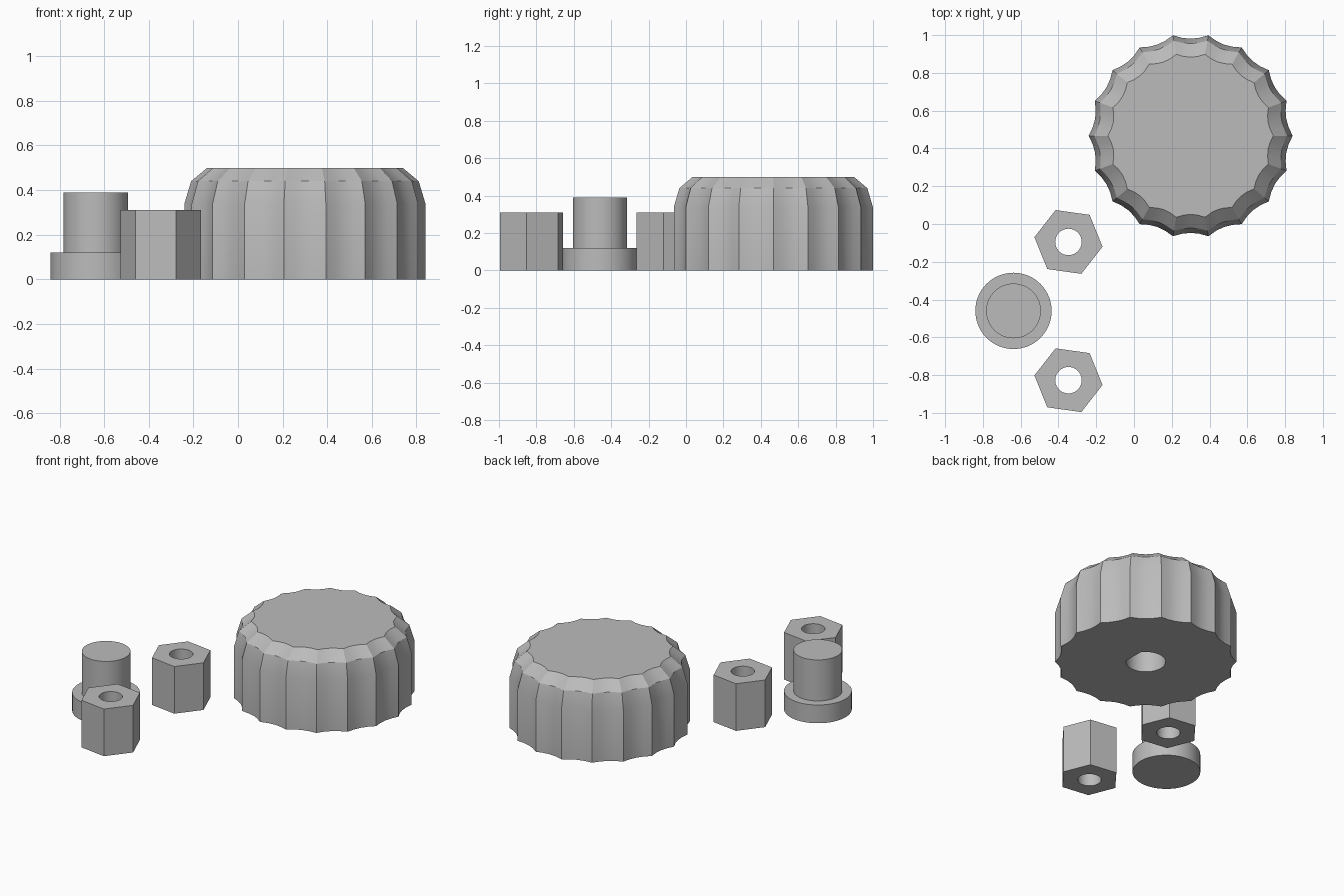
import bpy, bmesh
from math import sin, cos, acos, radians, pi

if "Cube" in bpy.data.objects:
    bpy.data.objects.remove(bpy.data.objects["Cube"], do_unlink=True)

grey = bpy.data.materials.new("plain grey")
grey.use_nodes = True
colour = (0.5, 0.5, 0.5, 1)
grey.diffuse_color = colour
grey.node_tree.nodes["Principled BSDF"].inputs["Base Color"].default_value = colour


def circle(radius, sides, turn=0.0):
    return [(radius * cos(turn + 2 * pi * i / sides),
             radius * sin(turn + 2 * pi * i / sides)) for i in range(sides)]


def scallops(radius, depth, lobes=18, steps=4):
    """Outline with sharp ridges and shallow hollows between them."""
    points = []
    for i in range(lobes * steps):
        t = (i % steps) / steps
        r = radius - depth * 4 * t * (1 - t)
        a = 2 * pi * i / (lobes * steps)
        points.append((r * cos(a), r * sin(a)))
    return points


def d_outline(radius, flat, sides=40):
    """Circle cut off by a flat on its +x side."""
    start = acos(flat / radius)
    sweep = 2 * pi - 2 * start
    return [(radius * cos(start + sweep * i / sides),
             radius * sin(start + sweep * i / sides)) for i in range(sides + 1)]


def ring(bm, outline, z):
    verts = [bm.verts.new((x, y, z)) for x, y in outline]
    edges = [bm.edges.new((v, verts[i - 1])) for i, v in enumerate(verts)]
    return verts, edges


def skin(bm, outlines):
    """Walls through a stack of (outline, height); gives the first and last ring."""
    rings = [ring(bm, o, z) for o, z in outlines]
    for (a, _), (b, _) in zip(rings, rings[1:]):
        for i in range(len(a)):
            bm.faces.new((a[i - 1], a[i], b[i], b[i - 1]))
    return rings[0], rings[-1]


def fill_between(bm, outer, inner):
    bmesh.ops.triangle_fill(bm, use_beauty=True, use_dissolve=False,
                            edges=outer[1] + inner[1])


def finish(bm, name, location):
    bmesh.ops.recalc_face_normals(bm, faces=bm.faces[:])
    mesh = bpy.data.meshes.new(name)
    bm.to_mesh(mesh)
    bm.free()
    mesh.materials.append(grey)
    obj = bpy.data.objects.new(name, mesh)
    obj.location = location
    bpy.context.collection.objects.link(obj)
    bpy.ops.object.select_all(action="DESELECT")
    obj.select_set(True)
    bpy.context.view_layer.objects.active = obj
    bpy.ops.object.shade_smooth_by_angle(angle=radians(25))
    return obj


# Scalloped knob with chamfered crown and a blind D-shaped socket below
bm = bmesh.new()
base, crown = skin(bm, [(scallops(0.54, 0.026), 0), (scallops(0.54, 0.026), 0.34),
                        (scallops(0.51, 0.022), 0.44), (scallops(0.438, 0.022), 0.5)])
bm.faces.new(crown[0])
mouth, floor = skin(bm, [(d_outline(0.118, 0.098), 0), (d_outline(0.118, 0.098), 0.36)])
bm.faces.new(floor[0])
fill_between(bm, base, mouth)
finish(bm, "knob", (0.3, 0.467, 0))

# Flanged plug
bm = bmesh.new()
bottom, top = skin(bm, [(circle(0.202, 64), 0), (circle(0.202, 64), 0.12),
                        (circle(0.145, 64), 0.12), (circle(0.145, 64), 0.39)])
bm.faces.new(bottom[0])
bm.faces.new(top[0])
finish(bm, "flanged_plug", (-0.638, -0.46, 0))

# Two hexagonal spacers with through holes
for name, y in (("back_hex_spacer", -0.095), ("front_hex_spacer", -0.827)):
    bm = bmesh.new()
    hexagon, bore = circle(0.182, 6, radians(-8)), circle(0.07, 40)
    low, high = skin(bm, [(hexagon, 0), (hexagon, 0.31)])
    bore_low, bore_high = skin(bm, [(bore, 0), (bore, 0.31)])
    fill_between(bm, low, bore_low)
    fill_between(bm, high, bore_high)
    finish(bm, name, (-0.347, y, 0))
